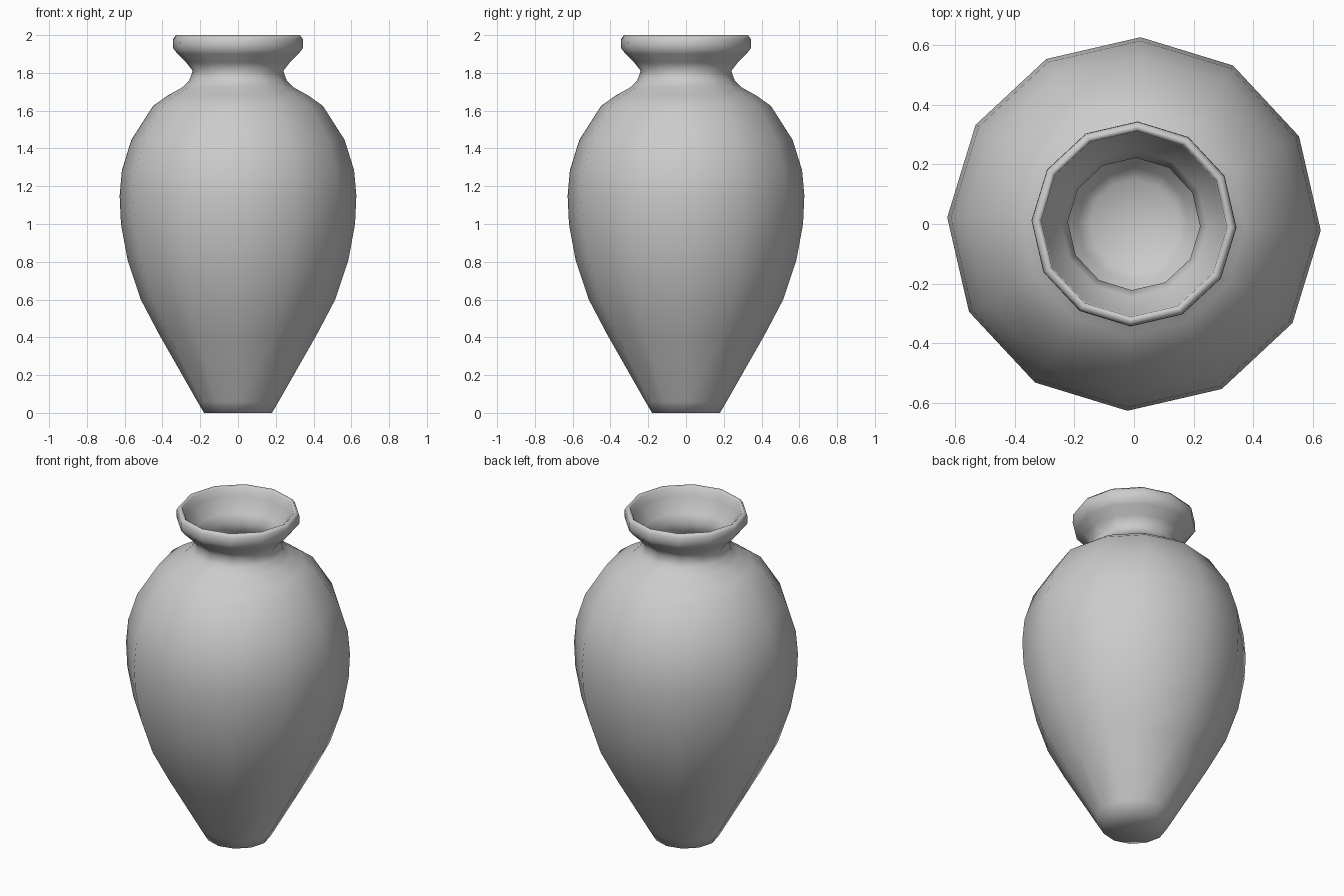
import bpy, bmesh, math

if "Cube" in bpy.data.objects:
    bpy.data.objects.remove(bpy.data.objects["Cube"])

SIDES = 12
# outer profile from base centre up to the lip (radius, height)
outer = [(0, 0), (.18, 0), (.215, .06), (.415, .41), (.515, .60), (.585, .81),
         (.62, 1.0), (.627, 1.15), (.615, 1.285), (.565, 1.445), (.45, 1.625),
         (.373, 1.68), (.297, 1.722), (.258, 1.76), (.24, 1.81), (.274, 1.855),
         (.32, 1.90), (.344, 1.93), (.343, 1.98), (.328, 2.0)]
# lip, inside of the neck and hollow body down to the floor
inner = [(.312, 1.99), (.307, 1.94), (.245, 1.86), (.222, 1.81), (.238, 1.75),
         (.28, 1.70), (.43, 1.60), (.54, 1.43), (.592, 1.27), (.602, 1.15),
         (.595, 1.0), (.56, .81), (.49, .61), (.39, .42), (.19, .07), (.15, .04), (0, .03)]


def lathe(name, profile):
    bm = bmesh.new()
    start = math.radians(-2)
    verts = [bm.verts.new((r * math.cos(start), r * math.sin(start), z)) for r, z in profile]
    edges = [bm.edges.new(pair) for pair in zip(verts, verts[1:])]
    bmesh.ops.spin(bm, geom=verts + edges, cent=(0, 0, 0), axis=(0, 0, 1),
                   angle=2 * math.pi, steps=SIDES)
    bmesh.ops.remove_doubles(bm, verts=bm.verts[:], dist=1e-4)
    bmesh.ops.recalc_face_normals(bm, faces=bm.faces[:])
    for f in bm.faces:
        f.smooth = True
    mesh = bpy.data.meshes.new(name)
    bm.to_mesh(mesh)
    bm.free()
    obj = bpy.data.objects.new(name, mesh)
    bpy.context.collection.objects.link(obj)
    return obj


# hollow twelve-sided vase
lathe("vase", outer + inner)
